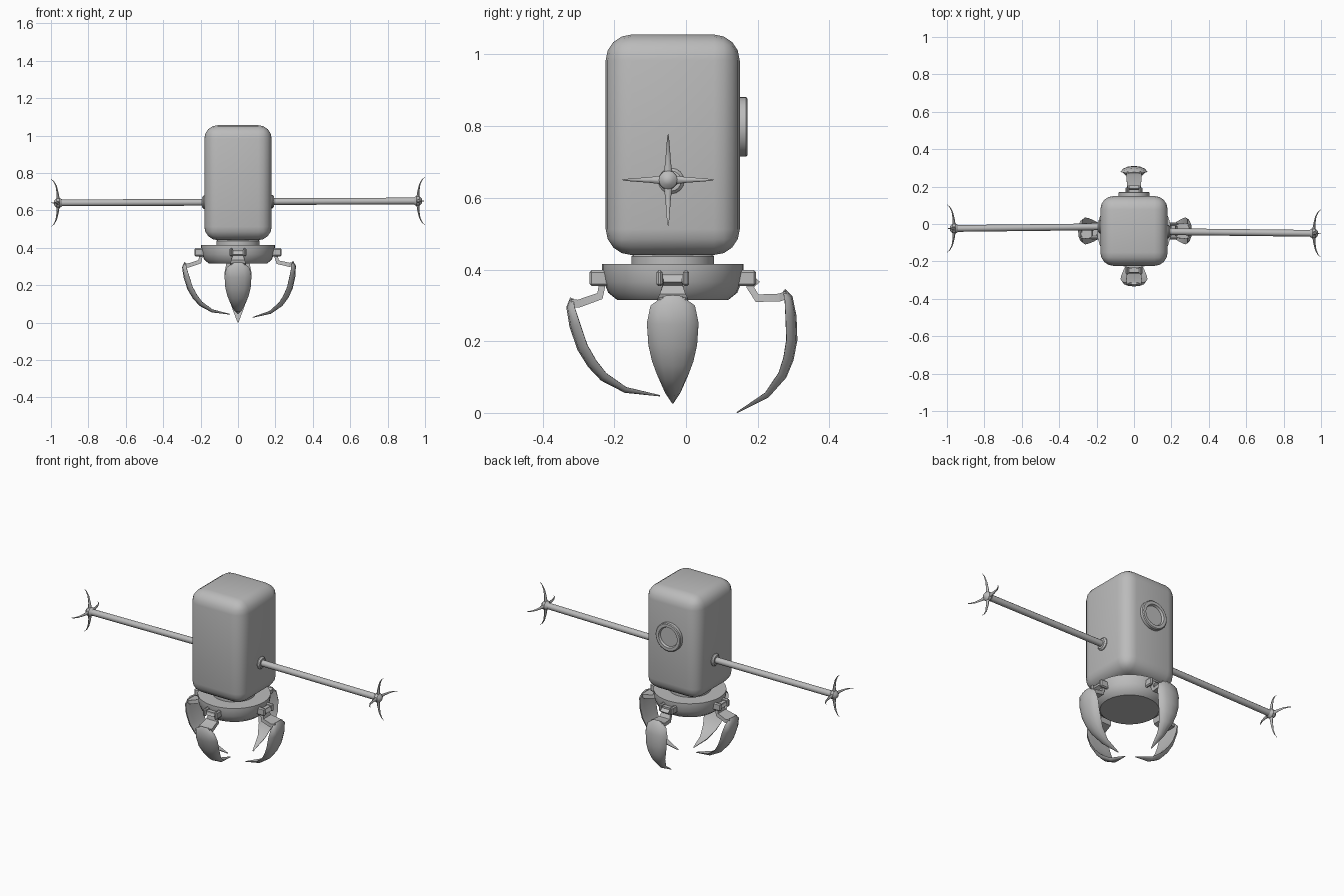
import bpy, bmesh, math
from mathutils import Vector, Matrix

if "Cube" in bpy.data.objects:
    bpy.data.objects.remove(bpy.data.objects["Cube"], do_unlink=True)

CY = -0.037  # depth of the central axis

grey = bpy.data.materials.new("plain grey")
grey.use_nodes = True
grey.diffuse_color = (0.5, 0.5, 0.5, 1)
grey.node_tree.nodes["Principled BSDF"].inputs["Base Color"].default_value = (0.5, 0.5, 0.5, 1)


def finish(bm, name, angle=35):
    bmesh.ops.recalc_face_normals(bm, faces=bm.faces)
    mesh = bpy.data.meshes.new(name)
    bm.to_mesh(mesh)
    bm.free()
    mesh.materials.append(grey)
    ob = bpy.data.objects.new(name, mesh)
    bpy.context.collection.objects.link(ob)
    bpy.ops.object.select_all(action='DESELECT')
    ob.select_set(True)
    bpy.context.view_layer.objects.active = ob
    bpy.ops.object.shade_smooth_by_angle(angle=math.radians(angle))
    return ob


def lathe(name, profile, matrix, steps=32):
    """Spin a (radius, height) profile about local z."""
    bm = bmesh.new()
    vs = [bm.verts.new((r, 0, z)) for r, z in profile]
    edges = [bm.edges.new(p) for p in zip(vs, vs[1:])]
    bmesh.ops.spin(bm, geom=vs + edges, cent=(0, 0, 0), axis=(0, 0, 1),
                   angle=2 * math.pi, steps=steps, use_duplicate=False)
    bmesh.ops.remove_doubles(bm, verts=bm.verts, dist=1e-5)
    bm.transform(matrix)
    return finish(bm, name)


def loft(bm, rings):
    """Bridge closed rings of points and cap both ends."""
    loops = [[bm.verts.new(p) for p in ring] for ring in rings]
    n = len(loops[0])
    for a, b in zip(loops, loops[1:]):
        for i in range(n):
            bm.faces.new((a[i], a[(i + 1) % n], b[(i + 1) % n], b[i]))
    bm.faces.new(loops[0])
    bm.faces.new(loops[-1])


def box(bm, centre, size):
    m = Matrix.Translation(centre) @ Matrix.Diagonal((*size, 1))
    bmesh.ops.create_cube(bm, size=1, matrix=m)


# Rounded box body
bm = bmesh.new()
box(bm, (0, CY, 0.748), (0.36, 0.374, 0.615))
bmesh.ops.bevel(bm, geom=bm.edges[:], offset=0.072, segments=4, profile=0.5,
                affect='EDGES')
finish(bm, "body", 50)

# Neck and bowl-shaped base
axis = Matrix.Translation((0, CY, 0))
lathe("neck", [(0, 0.40), (0.115, 0.40), (0.115, 0.437), (0.105, 0.445), (0.105, 0.47), (0, 0.47)], axis)
lathe("base", [(0, 0.315), (0.155, 0.315), (0.18, 0.335), (0.192, 0.365),
               (0.198, 0.398), (0.198, 0.415), (0, 0.415)], axis)

# Round hatch on the back
back = Matrix.Translation((0, 0.14, 0.798)) @ Matrix.Rotation(-math.pi / 2, 4, 'X')
lathe("back_hatch", [(0.083, 0), (0.083, 0.028), (0.078, 0.032), (0.061, 0.032),
                     (0.056, 0.02), (0, 0.02)], back)


# Arms: socket, rod, hub and four curved prongs
def arm(side, y, z, label):
    start = Vector((side * 0.178, y + 0.005, z - 0.003 * side))
    end = Vector((side * 0.962, y - 0.004, z))
    aim = (end - start).to_track_quat('Z', 'Y').to_matrix().to_4x4()
    length = (end - start).length
    frame = Matrix.Translation(start) @ aim
    lathe(label + "_arm_socket", [(0.036, -0.01), (0.036, 0.006), (0.028, 0.014), (0, 0.016)], frame, 16)
    lathe(label + "_arm_rod", [(0, 0), (0.018, 0), (0.018, length), (0, length)], frame, 12)
    lathe(label + "_hand_hub", [(0.018, -0.022), (0.027, -0.008), (0.026, 0.008), (0.014, 0.02), (0, 0.024)],
          Matrix.Translation(end) @ aim, 12)
    bm = bmesh.new()
    path = [(0.012, 0, 0.013), (0.05, 0.002, 0.008), (0.09, 0.010, 0.005),
            (0.115, 0.023, 0.003), (0.128, 0.038, 0.0005)]
    for k in range(4):
        a = k * math.pi / 2
        out = Vector((0, math.cos(a), math.sin(a)))
        across = Vector((0, -math.sin(a), math.cos(a)))
        along = Vector((side, 0, 0))
        rings = []
        for r, h, w in path:
            c = end + out * r + along * h
            rings.append([c + across * w * math.cos(t) + (along - out * 0.3) * w * 0.8 * math.sin(t)
                          for t in (i * math.pi / 3 for i in range(6))])
        loft(bm, rings)
    finish(bm, label + "_hand_prongs", 60)


arm(1, -0.046, 0.65, "left")
arm(-1, -0.02, 0.64, "right")

# Claws: outer spine as (radius, height, half width, thickness)
SPINE = [(0.286, 0.322, 0.028, 0.010), (0.297, 0.295, 0.062, 0.026),
         (0.288, 0.24, 0.072, 0.034), (0.266, 0.176, 0.068, 0.034),
         (0.236, 0.128, 0.058, 0.032), (0.200, 0.090, 0.044, 0.028),
         (0.134, 0.056, 0.024, 0.018), (0.036, 0.046, 0.003, 0.004)]
# Cross-section: domed outside, shallow hollow inside
SECTION = [(-1, 0.9), (-0.85, 0.45), (-0.5, 0.12), (0, 0), (0.5, 0.12),
           (0.85, 0.45), (1, 0.9), (0.5, 0.92), (0, 0.85), (-0.5, 0.92)]
# Bent link strip as (radius, height, half width)
LINK = [(0.222, 0.375, 0.026), (0.196, 0.362, 0.028), (0.203, 0.326, 0.036),
        (0.262, 0.305, 0.042), (0.284, 0.305, 0.036)]
PIVOT = Matrix.Translation((0.235, 0, 0.41))


def tangent(pts, i):
    a, b = pts[max(i - 1, 0)], pts[min(i + 1, len(pts) - 1)]
    return Vector((b[0] - a[0], 0, b[1] - a[1])).normalized()


def claw(label, heading, swing):
    turn = axis @ Matrix.Rotation(math.radians(heading), 4, 'Z')
    pose = turn @ PIVOT @ Matrix.Rotation(math.radians(-swing), 4, 'Y') @ PIVOT.inverted()
    # Curved blade
    bm = bmesh.new()
    rings = []
    for i, (r, z, w, t) in enumerate(SPINE):
        d = tangent(SPINE, i)
        inward = Vector((d.z, 0, -d.x))
        rings.append([Vector((r, u * w, z)) + inward * v * t for u, v in SECTION])
    loft(bm, rings)
    bm.transform(pose)
    finish(bm, label + "_claw_blade", 50)
    # Bent link
    bm = bmesh.new()
    rings = []
    for i, (r, z, w) in enumerate(LINK):
        d = tangent(LINK, i)
        n = Vector((d.z, 0, -d.x)) * 0.011
        rings.append([Vector((r, s * w, z)) + n * q for s, q in ((-1, -1), (1, -1), (1, 1), (-1, 1))])
    loft(bm, rings)
    bm.transform(pose)
    finish(bm, label + "_claw_link", 20)
    # Hinge lugs and pin on the base rim
    bm = bmesh.new()
    for s in (-1, 1):
        box(bm, (0.205, s * 0.037, 0.376), (0.055, 0.018, 0.044))
    bmesh.ops.bevel(bm, geom=bm.edges[:], offset=0.006, segments=1, affect='EDGES')
    box(bm, (0.21, 0, 0.376), (0.022, 0.08, 0.022))
    bm.transform(turn)
    finish(bm, label + "_claw_hinge", 20)


for label, heading, swing in (("front", -90, 0), ("back", 90, 21), ("left", 0, 6.5), ("right", 180, 1)):
    claw(label, heading, swing)
